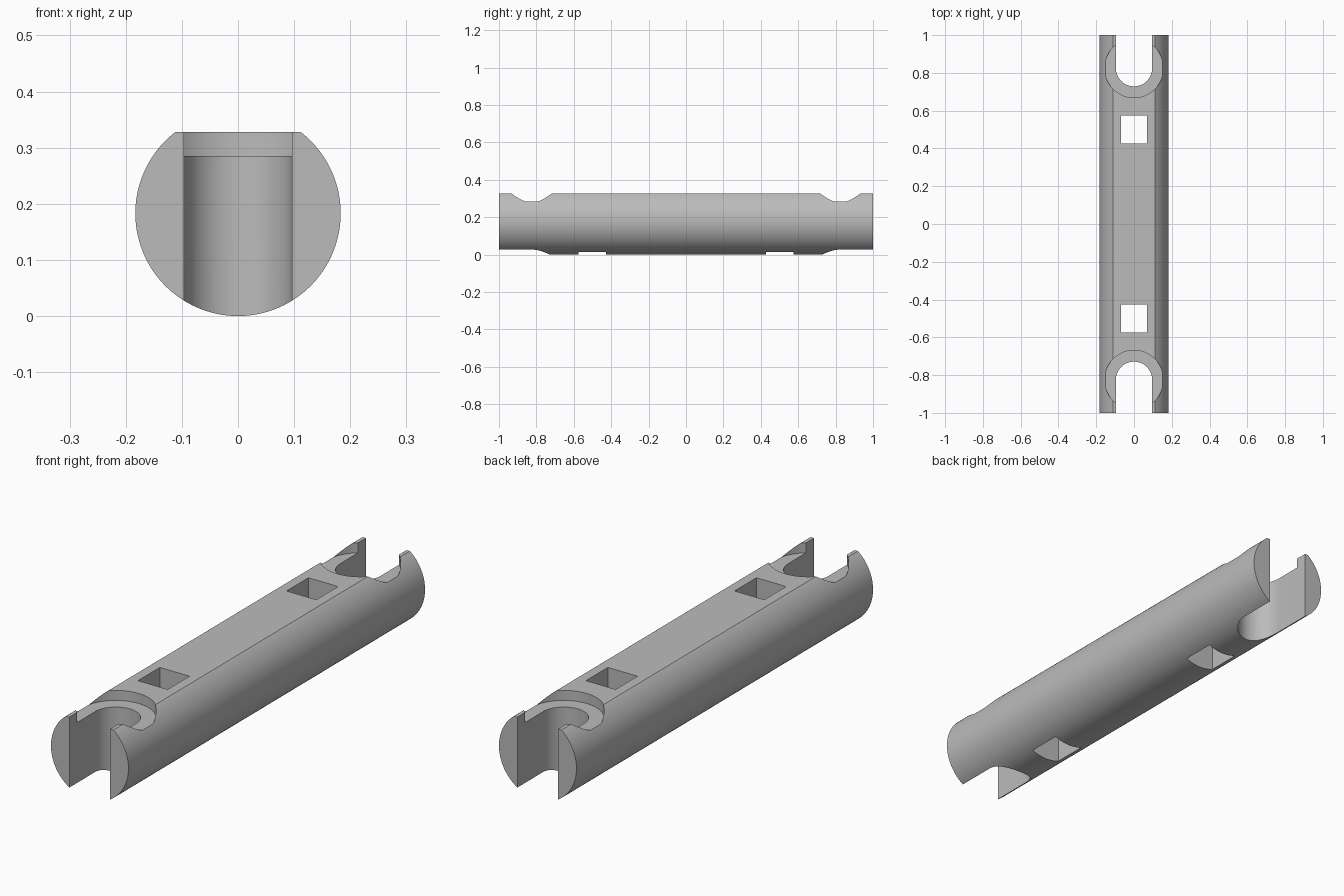
import bpy, bmesh, math
from mathutils import Matrix

old = bpy.data.objects.get("Cube")
if old:
    bpy.data.objects.remove(old, do_unlink=True)

RADIUS, FLAT_Z, SEAT_Z = 0.183, 0.328, 0.285
SLOT_Y, SLOT_R, SEAT_R = 0.825, 0.096, 0.156
TOP = 0.6

grey = bpy.data.materials.new("plain grey")
grey.use_nodes = True
grey.diffuse_color = (0.5, 0.5, 0.5, 1)
grey.node_tree.nodes["Principled BSDF"].inputs["Base Color"].default_value = (0.5, 0.5, 0.5, 1)


def arc(radius, cy, start, end, steps):
    """Points along an arc in the plane, centred on (0, cy)."""
    angles = [math.radians(start + (end - start) * i / steps) for i in range(steps + 1)]
    return [(radius * math.cos(a), cy + radius * math.sin(a)) for a in angles]


def prism(name, outline, low, high, matrix=Matrix()):
    """Extrude a closed outline from low to high."""
    bm = bmesh.new()
    face = bm.faces.new([bm.verts.new((x, y, low)) for x, y in outline])
    extruded = bmesh.ops.extrude_face_region(bm, geom=[face])["geom"]
    tops = [v for v in extruded if isinstance(v, bmesh.types.BMVert)]
    bmesh.ops.translate(bm, verts=tops, vec=(0, 0, high - low))
    bmesh.ops.transform(bm, matrix=matrix, verts=bm.verts)
    bmesh.ops.recalc_face_normals(bm, faces=bm.faces)
    mesh = bpy.data.meshes.new(name)
    bm.to_mesh(mesh)
    bm.free()
    mesh.materials.append(grey)
    obj = bpy.data.objects.new(name, mesh)
    bpy.context.collection.objects.link(obj)
    return obj


# Round bar with a flat along its top, laid along y
edge = math.degrees(math.asin((FLAT_Z - RADIUS) / RADIUS))
bar = prism("slotted_bar", arc(RADIUS, RADIUS, 180 - edge, 360 + edge, 128),
            -1, 1, Matrix.Rotation(math.pi / 2, 4, "X"))

# Cutters: open end slots, round seats around them, and square windows
cutters = []
for end, side in (("front", -1), ("back", 1)):
    turn = Matrix.Rotation(math.pi if side < 0 else 0, 4, "Z")
    slot = [(SLOT_R, 1.2), (-SLOT_R, 1.2)] + arc(SLOT_R, SLOT_Y, 180, 360, 48)
    window = [(-0.07, 0.427), (0.07, 0.427), (0.07, 0.575), (-0.07, 0.575)]
    seat = arc(SEAT_R, SLOT_Y, 0, 360, 96)[:-1]
    cutters += [prism(end + "_slot_cutter", slot, -0.2, TOP, turn),
                prism(end + "_window_cutter", window, -0.2, TOP, turn),
                prism(end + "_seat_cutter", seat, SEAT_Z, TOP, turn)]

bpy.ops.object.select_all(action="DESELECT")
bpy.context.view_layer.objects.active = bar
bar.select_set(True)
for cutter in cutters:
    cut = bar.modifiers.new(cutter.name, "BOOLEAN")
    cut.operation = "DIFFERENCE"
    cut.solver = "EXACT"
    cut.object = cutter
    cutter.hide_render = True
    bpy.ops.object.modifier_apply(modifier=cut.name)
for cutter in cutters:
    bpy.data.objects.remove(cutter, do_unlink=True)

bpy.ops.object.shade_smooth_by_angle(angle=math.radians(25))
